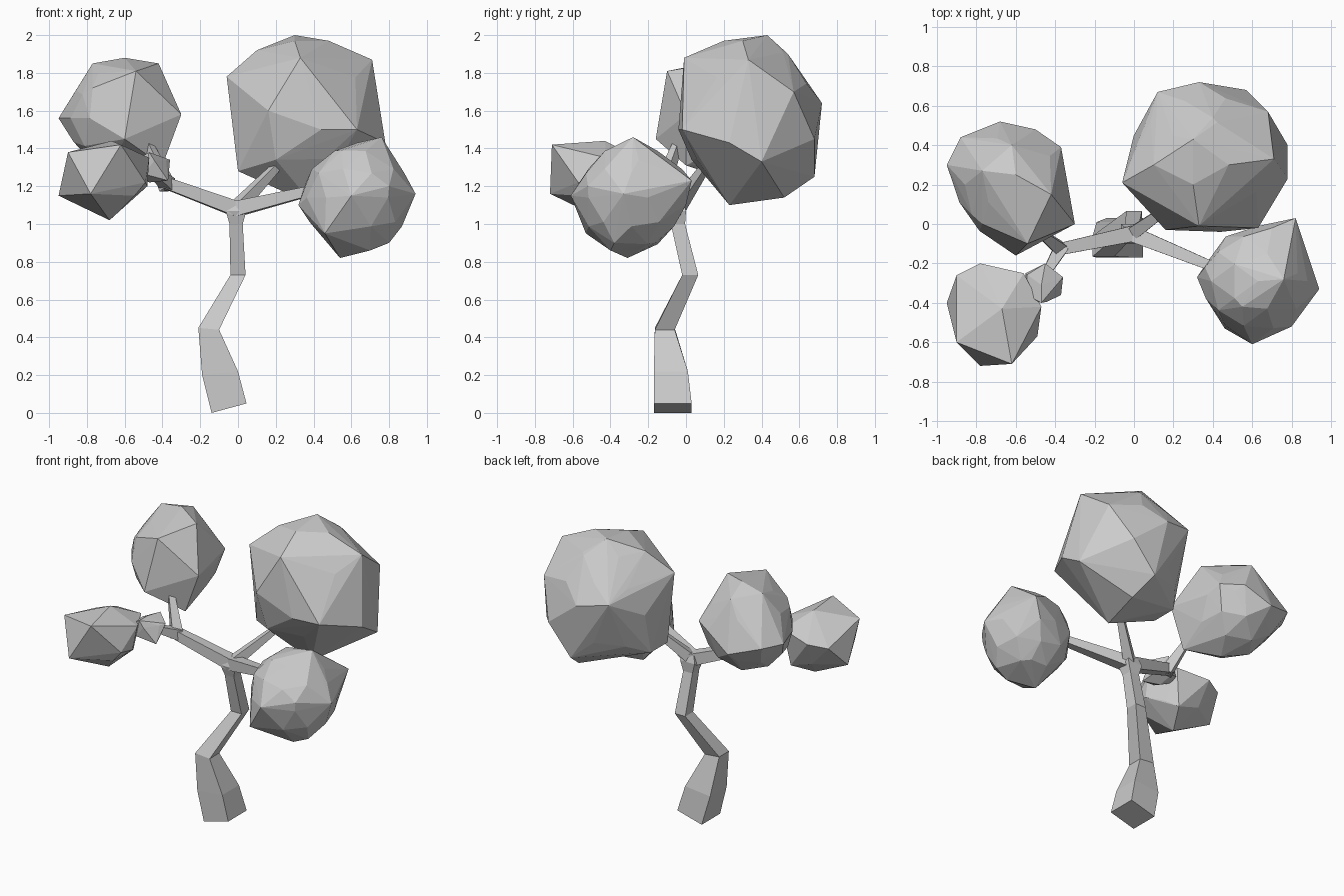
import bpy, bmesh
from mathutils import Vector

if "Cube" in bpy.data.objects:
    bpy.data.objects.remove(bpy.data.objects["Cube"])

grey = bpy.data.materials.new("plain_grey")
grey.use_nodes = True
colour = (0.6, 0.6, 0.6, 1)
grey.diffuse_color = colour
grey.node_tree.nodes["Principled BSDF"].inputs["Base Color"].default_value = colour


def finish(bm, name):
    bmesh.ops.recalc_face_normals(bm, faces=bm.faces)
    mesh = bpy.data.meshes.new(name)
    bm.to_mesh(mesh)
    bm.free()
    mesh.materials.append(grey)
    obj = bpy.data.objects.new(name, mesh)
    bpy.context.collection.objects.link(obj)


def loft(name, rings):
    """Join four-sided rings into a closed limb."""
    bm = bmesh.new()
    loops = [[bm.verts.new(p) for p in ring] for ring in rings]
    for low, high in zip(loops, loops[1:]):
        for i in range(4):
            j = (i + 1) % 4
            bm.faces.new((low[i], low[j], high[j], high[i]))
    bm.faces.new(loops[0])
    bm.faces.new(loops[-1])
    finish(bm, name)


def level_ring(x0, x1, y0, y1, z, tilt=0):
    return [(x0, y0, z), (x1, y0, z + tilt), (x1, y1, z + tilt), (x0, y1, z)]


def branch(name, *stations):
    """Square limb through (point, half width) stations."""
    pts = [Vector(p) for p, w in stations]
    axis = (pts[-1] - pts[0]).normalized()
    side = axis.cross(Vector((0, 0, 1))).normalized()
    up = side.cross(axis)
    rings = []
    for p, (q, w) in zip(pts, stations):
        rings.append([p + w * (a * side + b * up)
                      for a, b in ((-1, -1), (1, -1), (1, 1), (-1, 1))])
    loft(name, rings)


def foliage(name, centre, size, detail, corners):
    """Faceted ball wrapped out to the given corners."""
    bm = bmesh.new()
    bmesh.ops.create_icosphere(bm, subdivisions=detail, radius=1)
    bmesh.ops.delete(bm, geom=bm.edges[:], context='EDGES_FACES')
    for v in bm.verts:
        v.co = Vector(centre) + v.co * Vector(size)
    for corner in corners:
        bm.verts.new(corner)
    bmesh.ops.convex_hull(bm, input=bm.verts[:])
    loose = [v for v in bm.verts if not v.link_faces]
    bmesh.ops.delete(bm, geom=loose, context='VERTS')
    finish(bm, name)


# Crooked trunk, tilted cut at the foot
loft("trunk", [
    level_ring(-.14, .045, -.17, .03, 0, .05),
    level_ring(-.19, 0, -.17, .01, .2, .02),
    level_ring(-.21, -.1, -.165, -.06, .45, -.01),
    level_ring(-.04, .04, -.02, .065, .73),
    level_ring(-.045, .025, -.08, -.005, 1),
    level_ring(-.065, .045, -.1, 0, 1.07),
    level_ring(-.05, .03, -.085, -.015, 1.115),
])

# Branches
hub = (-.01, -.05, 1.08)
fork = (-.39, -.13, 1.22)
branch("left_branch", (hub, .04), ((.36, -.2, 1.17), .026), ((.48, -.24, 1.2), .024))
branch("back_branch", (hub, .034), ((.2, .1, 1.3), .02), ((.28, .17, 1.38), .018))
branch("right_branch", (hub, .04), (fork, .03))
branch("right_upper_fork", ((-.37, -.13, 1.19), .035), ((-.47, -.05, 1.41), .02), ((-.51, -.01, 1.5), .018))
branch("right_front_fork", ((-.37, -.12, 1.21), .035), ((-.44, -.24, 1.27), .022))

# Foliage clumps
foliage("back_foliage", (.36, .34, 1.56), (.38, .35, .41), 2, [
    (-.06, .21, 1.78), (.12, .67, 1.68), (.33, .72, 1.64), (.57, .68, 1.45),
    (.78, .23, 1.43), (.78, .4, 1.33), (.63, -.02, 1.5), (.16, -.03, 1.6),
    (.44, -.04, 1.5), (.2, .03, 1.34), (.33, -.01, 1.88), (.3, .43, 2),
    (.48, .3, 1.97), (.3, .2, 1.97), (.1, .3, 1.92), (.4, .54, 1.9),
    (.71, .33, 1.87), (.68, .57, 1.7), (0, .2, 1.28), (0, .38, 1.28),
    (.4, .23, 1.1), (.45, .52, 1.14), (.4, .68, 1.25),
])
foliage("left_foliage", (.63, -.29, 1.14), (.28, .28, .29), 2, [
    (.76, -.28, 1.46), (.82, .03, 1.23), (.94, -.33, 1.16), (.54, -.31, .82),
    (.32, -.27, 1.1), (.6, -.61, 1.15), (.46, -.53, .95), (.8, -.38, .9),
    (.8, -.52, 1.2), (.54, -.05, 1.12), (.55, -.42, 1.39), (.36, -.22, 1.22),
    (.7, -.4, .86), (.76, 0, 1.1), (.7, -.16, .9), (.83, -.25, 1.34),
    (.7, -.02, 1.29),
])
foliage("right_back_foliage", (-.62, .2, 1.56), (.28, .29, .28), 2, [
    (-.95, .3, 1.56), (-.77, .27, 1.85), (-.6, .25, 1.88), (-.42, .15, 1.85),
    (-.68, .52, 1.5), (-.3, 0, 1.58), (-.54, -.1, 1.81), (-.6, -.16, 1.45),
    (-.77, 0, 1.72), (-.62, .4, 1.82), (-.37, .39, 1.6), (-.88, .44, 1.56),
    (-.5, .48, 1.6), (-.58, .15, 1.26), (-.73, -.02, 1.42), (-.4, 0, 1.31),
])
foliage("right_front_foliage", (-.7, -.46, 1.23), (.21, .21, .18), 1, [
    (-.62, -.71, 1.42), (-.95, -.4, 1.15), (-.9, -.6, 1.38), (-.78, -.72, 1.16),
    (-.47, -.42, 1.35), (-.48, -.46, 1.2), (-.68, -.43, 1.02), (-.78, -.2, 1.32),
    (-.49, -.57, 1.22), (-.56, -.25, 1.35), (-.67, -.43, 1.44), (-.9, -.26, 1.3),
    (-.6, -.28, 1.1),
])
foliage("small_foliage", (-.47, -.31, 1.3), (.1, .1, .08), 1, [
    (-.36, -.27, 1.34), (-.45, -.2, 1.37), (-.37, -.36, 1.23), (-.47, -.4, 1.38),
    (-.55, -.25, 1.28),
])
